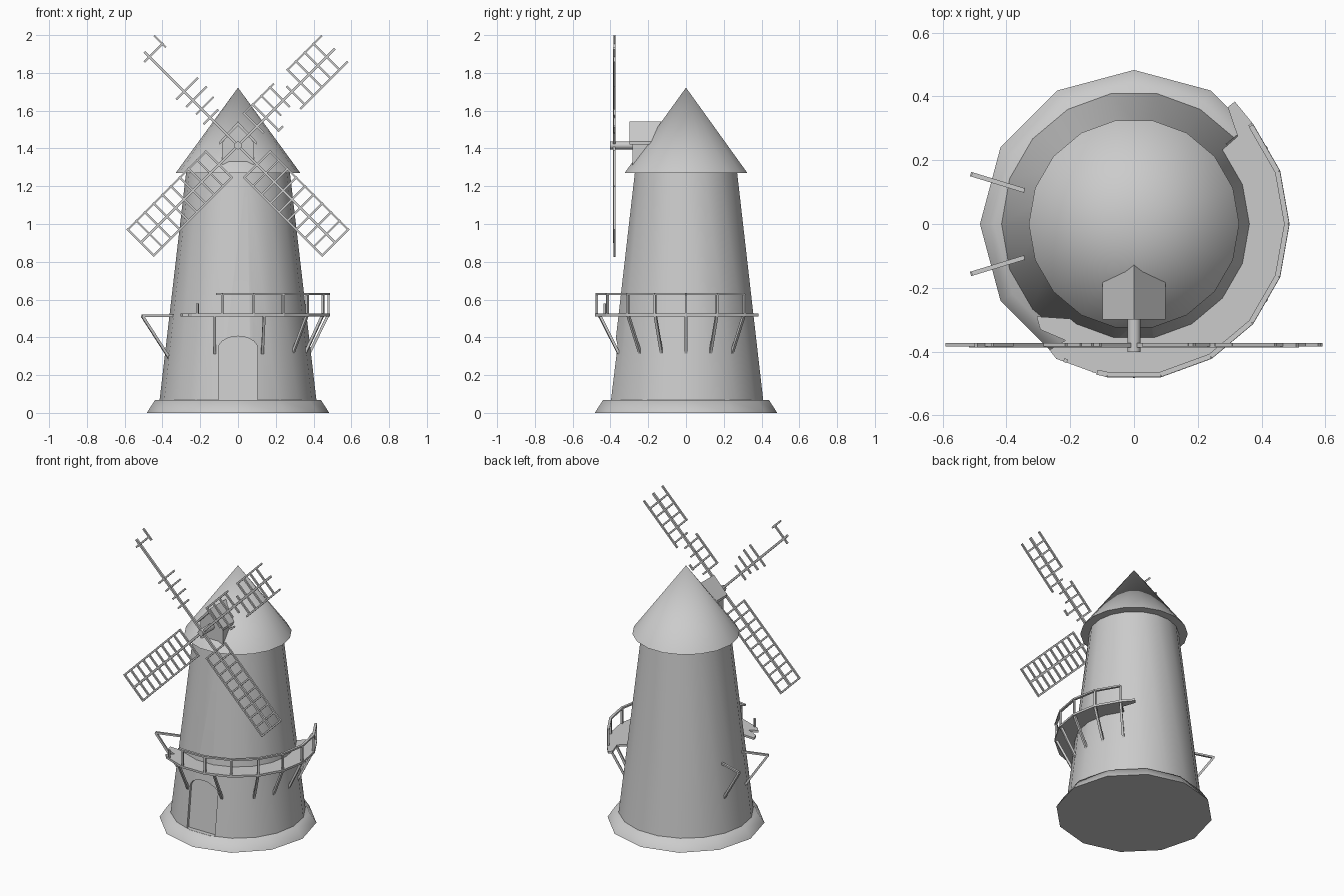
import bpy, math
from mathutils import Vector, Matrix

if "Cube" in bpy.data.objects:
    bpy.data.objects.remove(bpy.data.objects["Cube"])


def make(name, verts, faces):
    me = bpy.data.meshes.new(name)
    me.from_pydata([tuple(v) for v in verts], [], faces)
    me.update()
    ob = bpy.data.objects.new(name, me)
    bpy.context.collection.objects.link(ob)
    return ob


def activate(ob):
    bpy.ops.object.select_all(action='DESELECT')
    ob.select_set(True)
    bpy.context.view_layer.objects.active = ob


def smooth(ob, deg=35):
    activate(ob)
    bpy.ops.object.shade_smooth_by_angle(angle=math.radians(deg))


def pol(a, r, z):
    a = math.radians(a)
    return Vector((r * math.cos(a), r * math.sin(a), z))


def frustum(name, n, r0, r1, z0, z1):
    bpy.ops.mesh.primitive_cone_add(vertices=n, radius1=r0, radius2=r1, depth=z1 - z0,
                                    location=(0, 0, (z0 + z1) / 2))
    ob = bpy.context.object
    ob.name = name
    ob.data.transform(Matrix.Rotation(math.pi / 2, 4, 'Z'))  # corner on the x axis
    return ob


def prism(name, ring_a, ring_b):
    """Closed solid between two matching outlines."""
    n = len(ring_a)
    faces = [tuple(range(n))[::-1], tuple(range(n, 2 * n))]
    faces += [(i, (i + 1) % n, n + (i + 1) % n, n + i) for i in range(n)]
    ob = make(name, list(ring_a) + list(ring_b), faces)
    activate(ob)
    bpy.ops.object.mode_set(mode='EDIT')
    bpy.ops.mesh.select_all(action='SELECT')
    bpy.ops.mesh.normals_make_consistent(inside=False)
    bpy.ops.object.mode_set(mode='OBJECT')
    return ob


def bars(name, segs, up=(0, 0, 1)):
    """Square bars given as (start, end, width, height)."""
    V, F = [], []
    for a, b, w, h in segs:
        a, b = Vector(a), Vector(b)
        d = (b - a).normalized()
        u = Vector(up)
        if abs(d.dot(u)) > 0.95:
            u = Vector((a.x, a.y, 0)).normalized()
        s = d.cross(u).normalized()
        t = s.cross(d)
        k = len(V)
        for p in (a, b):
            V += [p + s * w / 2 * i + t * h / 2 * j for i, j in ((-1, -1), (1, -1), (1, 1), (-1, 1))]
        F += [tuple(k + i for i in f) for f in ((0, 1, 2, 3), (7, 6, 5, 4), (0, 4, 5, 1),
                                               (1, 5, 6, 2), (2, 6, 7, 3), (3, 7, 4, 0))]
    return make(name, V, F)


# plinth, tower and cap
smooth(frustum("plinth", 12, 0.483, 0.44, 0, 0.067), 100)
tower = frustum("tower", 18, 0.416, 0.274, 0.06, 1.28)
smooth(frustum("cap_roof", 18, 0.33, 0, 1.27, 1.722))

# arched door recess, parallel to the tower wall
arch = [(-0.104, 0.068), (0.104, 0.068), (0.104, 0.34)]
arch += [(0.104 * math.cos(t), 0.34 + 0.066 * math.sin(t))
         for t in (math.pi * i / 10 for i in range(1, 10))]
arch += [(-0.104, 0.34)]
wall = lambda z: -(0.416 - 0.1164 * (z - 0.06)) * math.cos(math.radians(10))
cutter = prism("door_cutter", [(x, wall(z) - 0.1, z) for x, z in arch],
               [(x, wall(z) + 0.03, z) for x, z in arch])
cutter.hide_render = True
mod = tower.modifiers.new("door", 'BOOLEAN')
mod.operation, mod.object, mod.solver = 'DIFFERENCE', cutter, 'EXACT'
activate(tower)
bpy.ops.object.modifier_apply(modifier="door")
bpy.data.objects.remove(cutter)
smooth(tower)

# broken gallery deck
R = 0.488
outline = [pol(a, R, 0) for a in range(-120, 41, 20)]
outline += [Vector(p) for p in ((0.316, 0.384, 0), (0.294, 0.366, 0), (0.325, 0.275, 0))]
outline += [pol(a, 0.345, 0) for a in range(40, -121, -20)]
outline += [Vector(p) for p in ((-0.305, -0.29, 0), (-0.294, -0.331, 0),
                                (-0.215, -0.365, 0), (-0.265, -0.395, 0))]
prism("gallery_deck", [p + Vector((0, 0, 0.511)) for p in outline],
      [p + Vector((0, 0, 0.525)) for p in outline])

# railing with a snapped post at its left end
rr = 0.479
segs = [(pol(a, rr, 0.52), pol(a, rr, 0.628), 0.012, 0.012) for a in range(-100, 41, 20)]
stops = [-104] + list(range(-100, 41, 20))
segs += [(pol(a, rr, 0.629), pol(b, rr, 0.629), 0.016, 0.011) for a, b in zip(stops, stops[1:])]
segs.append((pol(-116.6, rr, 0.52), pol(-116.6, rr, 0.58), 0.012, 0.012))
bars("gallery_railing", segs)

# struts under the deck, and the two bare brackets on the left
segs = [(pol(a, 0.378, 0.315), pol(b, 0.475, 0.513), 0.014, 0.014)
        for a, b in ((-109, -105), (-70, -73), (-40, -40), (-20, -20), (0, 0), (20, 20), (40, 40))]
for a in (163, 197):
    segs += [(pol(a, 0.38, 0.29), pol(a, 0.53, 0.513), 0.014, 0.014),
             (pol(a, 0.345, 0.514), pol(a, 0.532, 0.514), 0.014, 0.012)]
bars("gallery_brackets", segs)

# dormer on the cap
body = [(-0.085, 1.29), (0.085, 1.29), (0.085, 1.43), (0, 1.525), (-0.085, 1.43)]
prism("dormer_body", [(x, -0.282, z) for x, z in body], [(x, -0.08, z) for x, z in body])
roof = [(-0.098, 1.42), (-0.098, 1.436), (0, 1.543), (0.098, 1.436), (0.098, 1.42), (0, 1.52)]
prism("dormer_roof", [(x, -0.3, z) for x, z in roof], [(x, -0.08, z) for x, z in roof])

# sail shaft
HUB = Vector((0, 0, 1.416))
bpy.ops.mesh.primitive_cylinder_add(vertices=12, radius=0.021, depth=0.2,
                                    location=(0, -0.302, HUB.z), rotation=(math.pi / 2, 0, 0))
bpy.context.object.name = "sail_shaft"
smooth(bpy.context.object)

# sails: u runs along the spar, v across it
TIP, W = 0.725, 0.097
STEPS = [0.143 + 0.065 * i for i in range(10)]


def sail(name, angle, tip, rails, rungs):
    t = math.radians(angle)
    d, c = Vector((math.cos(t), 0, math.sin(t))), Vector((-math.sin(t), 0, math.cos(t)))
    P = lambda u, v, y: HUB + d * u + c * v + Vector((0, y, 0))
    s = [(P(0, 0, -0.38), P(tip, 0, -0.38), 0.014, 0.014)]
    s += [(P(a, v, -0.379), P(b, v, -0.379), 0.011, 0.011) for v, a, b in rails]
    s += [(P(u, a, -0.379), P(u, b, -0.379), 0.011, 0.011) for u, a, b in rungs]
    bars(name, s, up=(0, 1, 0))


E = W + 0.006
whole_rails = [(W, 0.14, TIP), (-W, 0.14, TIP)]
whole_rungs = [(u, -E, E) for u in STEPS]
sail("sail_lower_left", 225, TIP, whole_rails, whole_rungs)
sail("sail_lower_right", 315, TIP, whole_rails, whole_rungs)
sail("sail_upper_right", 45, TIP,
     [(W, 0.14, 0.365), (W, 0.47, TIP), (-W, 0.2, 0.24), (-W, 0.37, TIP)],
     [(u, -0.05 if i in (0, 2, 3) else -E, 0.04 if i == 4 else E)
      for i, u in enumerate(STEPS[:-1])])
# only a few rungs are left on this one
sail("sail_upper_left", 135, 0.70,
     [(-W, 0.637, TIP)],
     [(STEPS[1], -0.06, 0.05), (STEPS[2], -0.09, 0.04), (STEPS[3], -E, 0.05),
      (STEPS[4], -E, 0.06), (STEPS[8], -E, 0.038)])
